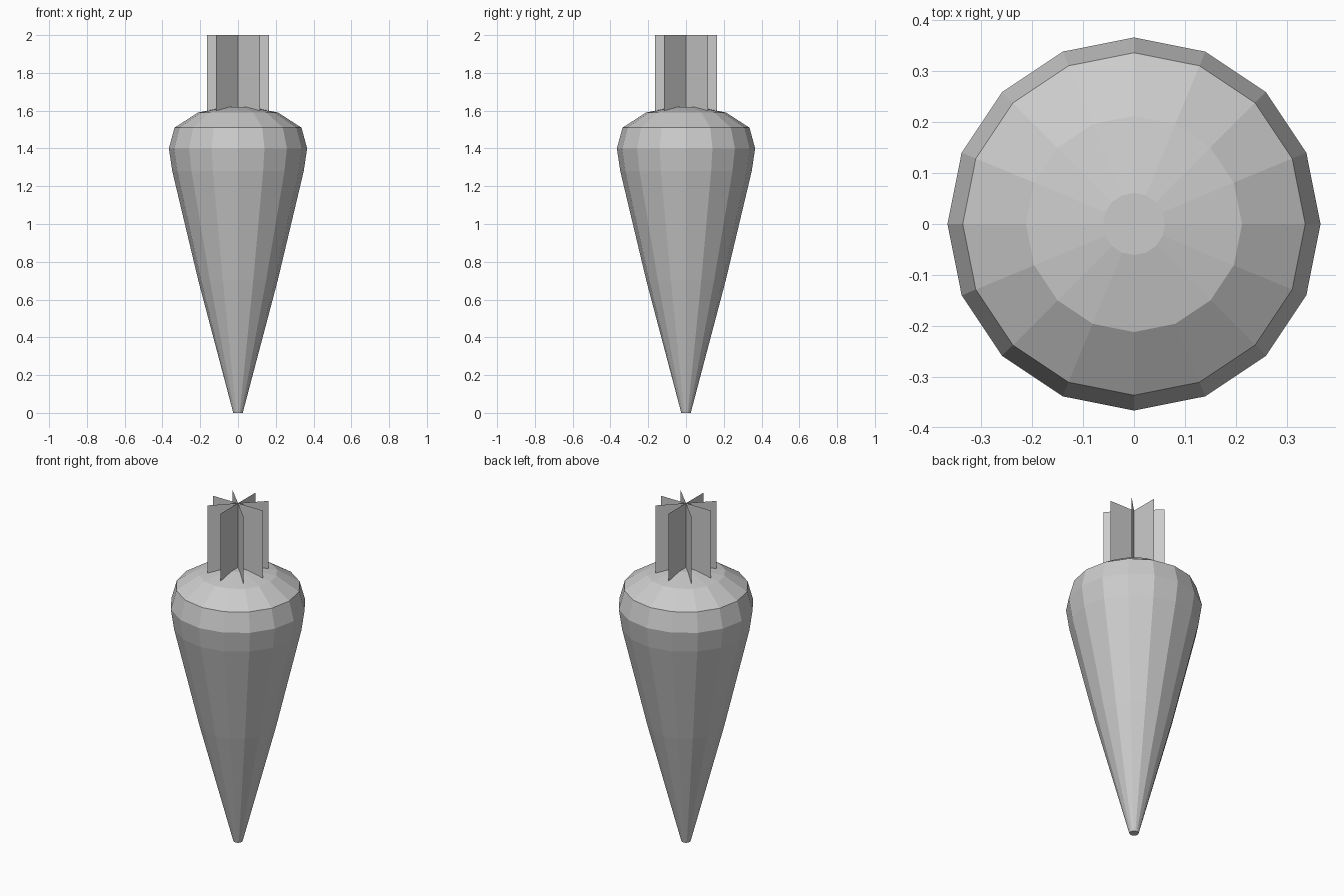
import bpy, bmesh
from math import cos, sin, pi

if "Cube" in bpy.data.objects:
    bpy.data.objects.remove(bpy.data.objects["Cube"])


def make_object(name, bm):
    mesh = bpy.data.meshes.new(name)
    bm.to_mesh(mesh)
    bm.free()
    obj = bpy.data.objects.new(name, mesh)
    bpy.context.collection.objects.link(obj)
    return obj


# Root body: a 16-sided lathe of (radius, height)
SIDES = 16
profile = [(0.025, 0), (0.21, 0.70), (0.348, 1.28), (0.366, 1.40),
           (0.336, 1.51), (0.212, 1.59), (0.061, 1.62)]
bm = bmesh.new()
rings = [[bm.verts.new((r * cos(2 * pi * i / SIDES), r * sin(2 * pi * i / SIDES), z))
          for i in range(SIDES)] for r, z in profile]
for low, high in zip(rings, rings[1:]):
    for i in range(SIDES):
        j = (i + 1) % SIDES
        bm.faces.new((low[i], low[j], high[j], high[i]))
bm.faces.new(rings[0][::-1])
bm.faces.new(rings[-1])
make_object("root_body", bm)

# Leaf stalks: four thin upright sheets crossing on the axis
for k in range(4):
    a = k * pi / 4
    x, y = 0.165 * cos(a), 0.165 * sin(a)
    bm = bmesh.new()
    bm.faces.new([bm.verts.new(p) for p in
                  ((-x, -y, 1.6), (x, y, 1.6), (x, y, 2.0), (-x, -y, 2.0))])
    make_object(f"leaf_sheet_{k + 1}", bm)
